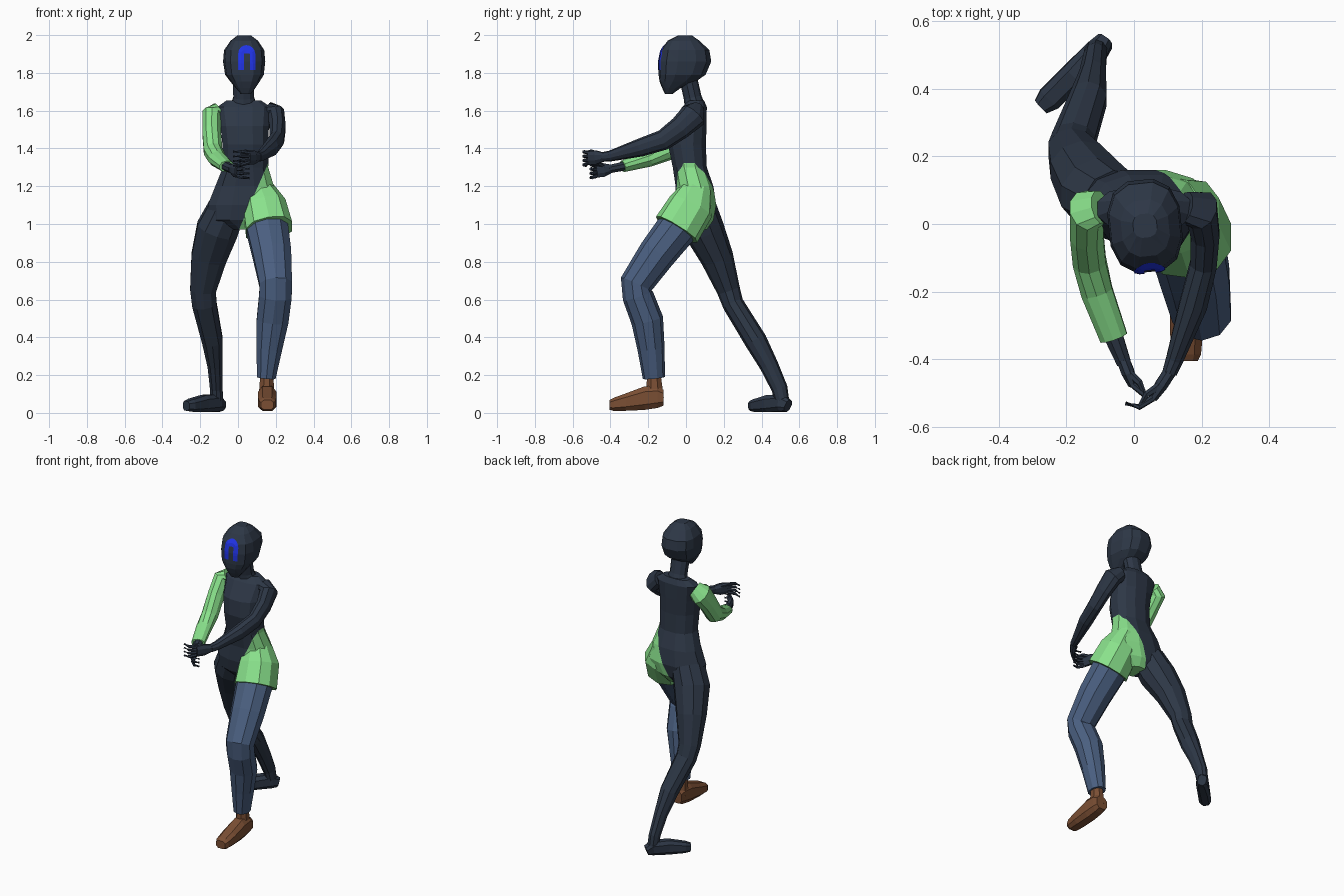
import bpy, bmesh, math
from mathutils import Vector, Matrix
from mathutils.bvhtree import BVHTree


def material(name, rgb):
    lin = [((c / 255 + 0.055) / 1.055) ** 2.4 for c in rgb]
    m = bpy.data.materials.new(name)
    m.diffuse_color = (*lin, 1)
    return m


CHARCOAL = material("charcoal", (45, 55, 70))
GREEN = material("light_green", (138, 226, 140))
DENIM = material("denim_blue", (74, 95, 128))
BROWN = material("brown_leather", (123, 79, 52))
BLUE = material("bright_blue", (34, 54, 240))


def finish(bm, name, *mats):
    bmesh.ops.recalc_face_normals(bm, faces=bm.faces)
    me = bpy.data.meshes.new(name)
    bm.to_mesh(me)
    bm.free()
    ob = bpy.data.objects.new(name, me)
    bpy.context.collection.objects.link(ob)
    for m in mats:
        me.materials.append(m)
    return ob


def loft(rings, n=10, e=1.0, axis=None):
    """Skin rings (x, y, z, half width, half depth) along their path."""
    bm = bmesh.new()
    pts = [Vector(r[:3]) for r in rings]
    loops = []
    for i, r in enumerate(rings):
        t = axis or (pts[min(i + 1, len(pts) - 1)] - pts[max(i - 1, 0)]).normalized()
        X = Vector((1, 0, 0))
        u = (X - t * X.dot(t)).normalized()
        v = t.cross(u)
        loop = []
        for k in range(n):
            a = 2 * math.pi * (k + 0.5) / n
            c, s = math.cos(a), math.sin(a)
            c = math.copysign(abs(c) ** e, c)
            s = math.copysign(abs(s) ** e, s)
            loop.append(bm.verts.new(pts[i] + 1.03 * (u * c * r[3] + v * s * r[4])))
        loops.append(loop)
    for a, b in zip(loops, loops[1:]):
        for k in range(n):
            bm.faces.new((a[k], a[(k + 1) % n], b[(k + 1) % n], b[k]))
    bm.faces.new(loops[0])
    bm.faces.new(loops[-1])
    return bm


def part(name, mat, rings, **kw):
    return finish(loft(rings, **kw), name, mat)


UP = Vector((0, 0, 1))

# Torso, with the green hip cut off along a slanted plane
bm = loft([(.03, .05, .97, .06, .06), (.01, .05, 1.02, .16, .095), (.03, .05, 1.1, .19, .11),
           (.035, .045, 1.2, .155, .1), (.04, .02, 1.3, .12, .09), (.04, .005, 1.42, .122, .1),
           (.035, .012, 1.52, .128, .097), (.032, .045, 1.62, .14, .065), (.03, .055, 1.655, .09, .04)],
          n=12, e=.85, axis=UP)
co, no = Vector((.15, 0, 1.3)), Vector((1, 0, -.44)).normalized()
bmesh.ops.bisect_plane(bm, geom=bm.verts[:] + bm.edges[:] + bm.faces[:], plane_co=co, plane_no=no)
for f in bm.faces:
    f.material_index = int((f.calc_center_median() - co).dot(no) > 0)
finish(bm, "torso", CHARCOAL, GREEN)

# Loose leg of the shorts
part("shorts_leg", GREEN, [(.11, .06, 1.19, .075, .08), (.14, .025, 1.09, .115, .12),
                           (.165, -.05, .97, .125, .125)], e=.85)

# Neck
part("neck", CHARCOAL, [(.03, .05, 1.61, .075, .055), (.03, .035, 1.67, .056, .046),
                        (.03, .01, 1.78, .058, .046)])

# Head: rows of height, front y, back y, half width
rows = [(1.687, -.11, -.075, .025), (1.72, -.125, -.03, .05), (1.755, -.138, .05, .075),
        (1.79, -.142, .1, .098), (1.86, -.142, .13, .107), (1.92, -.13, .12, .102),
        (1.97, -.095, .07, .07), (1.998, -.04, .03, .035)]
head = loft([(0, (a + b) / 2, z, w, (b - a) / 2) for z, a, b, w in rows], n=12, e=.78, axis=UP)
bmesh.ops.triangulate(head, faces=head.faces[:])
tree = BVHTree.FromBMesh(head)
turn = Matrix.Translation((.032, 0, 0)) @ Matrix.Rotation(math.radians(6), 4, 'Z')

# Blue arch inlaid on the face, laid onto the head surface
arch = bmesh.new()
path = [(-1, 0, 1.815 + .0175 * i) for i in range(5)]
path += [(-math.cos(math.pi * i / 8), math.sin(math.pi * i / 8), 1.9) for i in range(9)]
path += [(1, 0, 1.885 - .0175 * i) for i in range(5)]
strip = []
for c, s, z in path:
    row = []
    for rx, rz in ((.046, .047), (.031, .025), (.016, .003)):
        hit = tree.ray_cast(Vector((c * rx, -1, z + s * rz)), Vector((0, 1, 0)))[0]
        row.append(arch.verts.new(hit - Vector((0, .004, 0))))
    strip.append(row)
for a, b in zip(strip, strip[1:]):
    for k in range(2):
        arch.faces.new((a[k], b[k], b[k + 1], a[k + 1]))
finish(head, "head", CHARCOAL).data.transform(turn)
mark = finish(arch, "face_arch", BLUE)
if mark.data.polygons[0].normal.y > 0:
    mark.data.flip_normals()
mark.data.transform(turn)

# Arms
part("left_arm", CHARCOAL, [(.15, .05, 1.60, .05, .045), (.2, .04, 1.575, .05, .07),
                            (.21, -.03, 1.51, .043, .06), (.205, -.12, 1.445, .04, .053),
                            (.175, -.24, 1.405, .042, .047), (.12, -.40, 1.36, .026, .028),
                            (.105, -.44, 1.355, .022, .025)])
part("right_sleeve", GREEN, [(-.1, .05, 1.60, .045, .05), (-.138, .04, 1.575, .054, .07),
                             (-.14, -.03, 1.49, .05, .06), (-.132, -.11, 1.385, .05, .056),
                             (-.11, -.20, 1.345, .048, .042), (-.06, -.335, 1.305, .042, .03)])
part("right_forearm", CHARCOAL, [(-.065, -.32, 1.308, .03, .025), (-.03, -.41, 1.29, .022, .023)], n=8)


# Hands: flat palm, four bent fingers and a thumb
def hand(side, wrist, knuckle, tip):
    w, k, t = Vector(wrist), Vector(knuckle), Vector(tip)
    m = (w + k) / 2
    part(side + "_palm", CHARCOAL, [(*w, .02, .024), (*m, .02, .038), (*k, .014, .036)], n=8)
    for i in range(4):
        dz = Vector((0, 0, .021 * (i - 1.5)))
        bend = k.lerp(t, .5) + Vector((0, -.018, 0)) + dz * 1.1
        part(f"{side}_finger_{i + 1}", CHARCOAL, [(*(k + dz * .85), .01, .01), (*bend, .009, .009),
                                                  (*(t + dz * 1.2), .006, .006)], n=6)
    inward = (t - k) * .55
    part(side + "_thumb", CHARCOAL, [(*(m + Vector((0, 0, .02))), .013, .013),
                                     (*(m + inward + Vector((0, -.02, .035))), .01, .01),
                                     (*(m + inward * 1.4 + Vector((0, -.045, .03))), .006, .006)], n=6)


hand("left", (.107, -.435, 1.355), (.055, -.515, 1.35), (-.025, -.53, 1.345))
hand("right", (-.033, -.4, 1.292), (-.003, -.475, 1.28), (.06, -.495, 1.28))

# Front leg in denim with a brown shoe
part("left_trouser_leg", DENIM, [(.135, .03, 1.07, .09, .09), (.155, -.05, .975, .112, .105),
                                 (.18, -.155, .84, .104, .097), (.2, -.265, .68, .088, .085),
                                 (.198, -.255, .62, .088, .08), (.183, -.205, .49, .086, .083),
                                 (.165, -.185, .34, .07, .07), (.15, -.17, .185, .05, .057)])
part("left_ankle", BROWN, [(.152, -.165, .08, .045, .05), (.152, -.17, .2, .036, .038)], n=8)
part("left_shoe", BROWN, [(.155, -.118, .08, .04, .042), (.155, -.15, .085, .046, .06),
                          (.155, -.22, .078, .05, .064), (.155, -.32, .057, .05, .047),
                          (.155, -.385, .045, .044, .035), (.155, -.405, .042, .034, .026)],
     n=8, e=.7, axis=Vector((0, -1, 0)))

# Trailing leg and bare foot
part("right_leg", CHARCOAL, [(-.06, .06, 1.08, .1, .1), (-.11, .095, .97, .112, .105),
                             (-.155, .165, .82, .095, .085), (-.185, .225, .65, .07, .06),
                             (-.178, .25, .575, .066, .055), (-.135, .37, .38, .056, .058),
                             (-.122, .44, .25, .04, .048), (-.115, .495, .13, .034, .042),
                             (-.112, .51, .06, .034, .036)])
part("right_foot", CHARCOAL, [(-.085, .54, .037, .026, .032), (-.11, .51, .052, .036, .046),
                              (-.18, .44, .05, .038, .046), (-.25, .37, .04, .038, .034),
                              (-.275, .347, .037, .026, .026)], n=8, e=.7)
